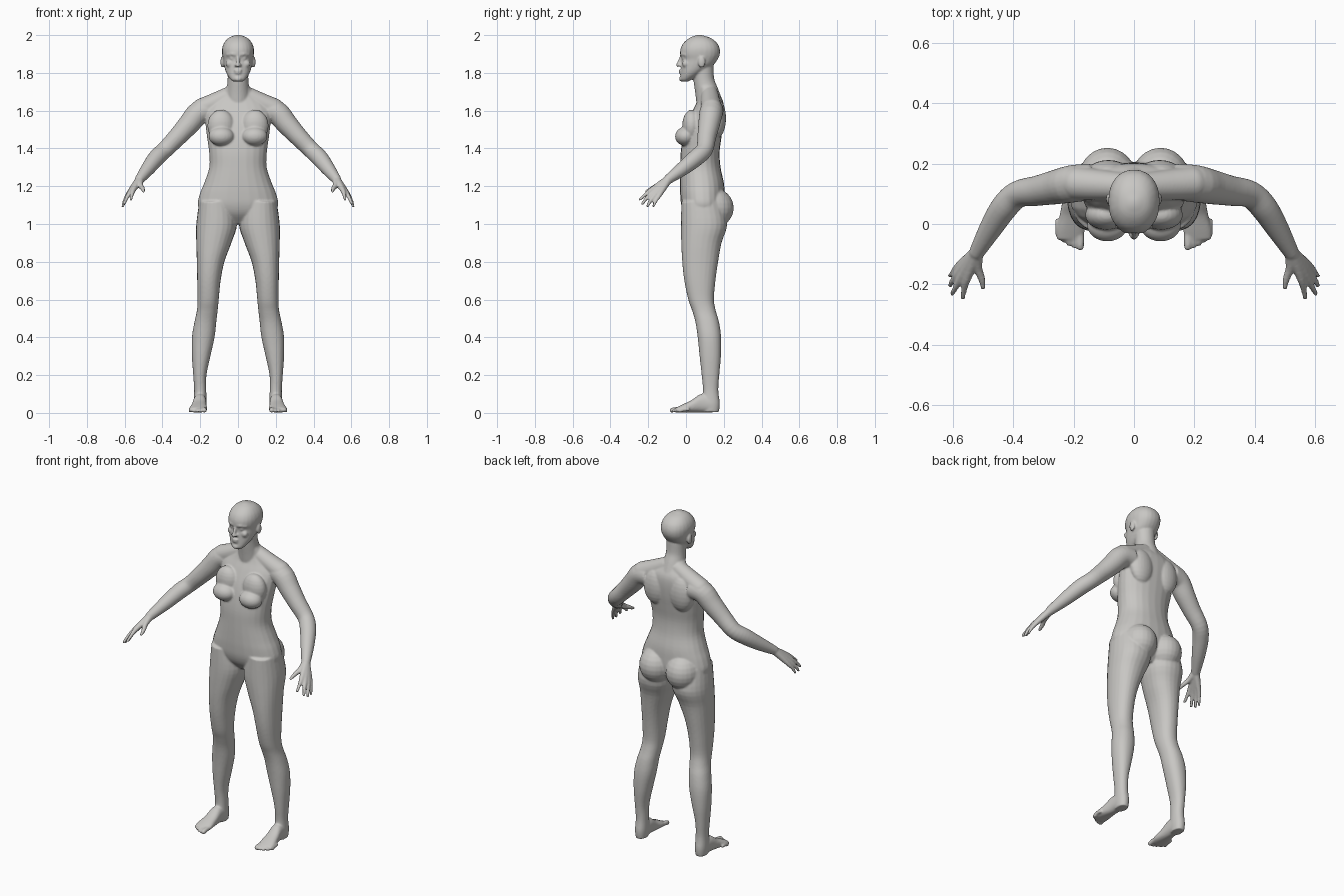
import bpy
import bmesh
import math
from mathutils import Vector, Matrix

SIDES = 24
X_AXIS, Y_AXIS, Z_AXIS = Vector((1, 0, 0)), Vector((0, 1, 0)), Vector((0, 0, 1))

default_cube = bpy.data.objects.get("Cube")
if default_cube:
    bpy.data.objects.remove(default_cube, do_unlink=True)

body_bm = bmesh.new()


def smooth_rows(rows, steps=4):
    """Resample rows of numbers along a Catmull-Rom curve."""
    rows = [Vector(row) for row in rows]
    padded = [rows[0]] + rows + [rows[-1]]
    result = []
    for before, start, end, after in zip(padded, padded[1:], padded[2:], padded[3:]):
        for step in range(steps):
            t = step / steps
            slope = (end - before) * t
            bend = (before * 2 - start * 5 + end * 4 - after) * t ** 2
            twist = (start * 3 - before - end * 3 + after) * t ** 3
            result.append(start + (slope + bend + twist) / 2)
    return result + [rows[-1]]


def skin(sections, power):
    """Bridge rounded sections, each given as centre and two half axes."""
    exponent = 2 / power
    rings = []
    for centre, across, along in sections:
        ring = []
        for i in range(SIDES):
            angle = math.tau * i / SIDES
            c, s = math.cos(angle), math.sin(angle)
            a = math.copysign(abs(c) ** exponent, c)
            b = math.copysign(abs(s) ** exponent, s)
            ring.append(body_bm.verts.new(centre + across * a + along * b))
        rings.append(ring)
    for lower, upper in zip(rings, rings[1:]):
        for i in range(SIDES):
            j = (i + 1) % SIDES
            body_bm.faces.new((lower[i], lower[j], upper[j], upper[i]))
    body_bm.faces.new(list(reversed(rings[0])))
    body_bm.faces.new(rings[-1])


def stack(rows, side=1, power=2.2):
    """Level sections from rows of height, centre x, half width, front y, back y."""
    sections = []
    for z, x, half, front, back in smooth_rows(rows):
        centre = Vector((x * side, (front + back) / 2, z))
        sections.append((centre, X_AXIS * half, Y_AXIS * (back - front) / 2))
    skin(sections, power)


def ball(centre, radii, side=1):
    place = Matrix.Translation((centre[0] * side, centre[1], centre[2]))
    bmesh.ops.create_uvsphere(body_bm, u_segments=SIDES, v_segments=SIDES // 2,
                              radius=1, matrix=place @ Matrix.Diagonal((*radii, 1)))


def limb(rows, side=1):
    """Round tube along a path of x, y, z, radius, with a rounded tip."""
    path = smooth_rows(rows)
    points = [Vector((x * side, y, z)) for x, y, z, r in path]
    sections = []
    for i, point in enumerate(points):
        tangent = (points[min(i + 1, len(points) - 1)] - points[max(i - 1, 0)]).normalized()
        across = tangent.cross(Z_AXIS)
        if across.length < .01:
            across = X_AXIS.copy()
        across.normalize()
        along = across.cross(tangent)
        sections.append((point, across * path[i][3], along * path[i][3]))
    skin(sections, 2)
    ball(points[-1], [path[-1][3]] * 3)


# Torso from pelvis to base of neck
stack([
    (1.0, 0, .06, .04, .15), (1.05, 0, .18, -.005, .19),
    (1.1, 0, .213, -.025, .205), (1.16, 0, .202, -.031, .205),
    (1.22, 0, .178, -.032, .2), (1.3, 0, .152, -.031, .183),
    (1.38, 0, .153, -.028, .178), (1.46, 0, .164, -.015, .188),
    (1.53, 0, .172, .005, .198), (1.6, 0, .172, .035, .202),
    (1.65, 0, .14, .06, .196), (1.69, 0, .09, .07, .175),
    (1.73, 0, .06, .06, .15),
])

# Neck
limb([(0, .125, 1.64, .07), (0, .11, 1.7, .062), (0, .095, 1.76, .055), (0, .09, 1.83, .056)])

# Skull and jaw
stack([
    (1.754, 0, .024, -.02, .01), (1.764, 0, .038, -.03, .03),
    (1.785, 0, .054, -.029, .065), (1.81, 0, .066, -.027, .1),
    (1.84, 0, .074, -.026, .143), (1.872, 0, .079, -.023, .168),
    (1.9, 0, .084, -.031, .179), (1.93, 0, .084, -.028, .178),
    (1.96, 0, .073, -.012, .163), (1.985, 0, .05, .018, .13),
    (1.998, 0, .02, .05, .09), (2.001, 0, .006, .065, .08),
])

# Nose, lips and chin
limb([(0, -.024, 1.89, .007), (0, -.034, 1.862, .009), (0, -.043, 1.84, .01)])
ball((0, -.028, 1.813), (.021, .011, .006))
ball((0, -.028, 1.8), (.018, .01, .006))
ball((0, -.024, 1.768), (.02, .013, .014))

# Hand paths from wrist through knuckle to tip
WRIST = (.52, -.093, 1.237, .022)
FINGERS = [
    [(.553, -.18, 1.182, .014), (.562, -.215, 1.155, .01), (.567, -.244, 1.13, .008)],
    [(.57, -.172, 1.17, .014), (.589, -.208, 1.138, .01), (.602, -.23, 1.108, .008)],
    [(.579, -.158, 1.16, .014), (.6, -.188, 1.123, .01), (.609, -.203, 1.096, .008)],
    [(.58, -.138, 1.157, .013), (.6, -.16, 1.122, .009), (.61, -.172, 1.094, .007)],
    [(.517, -.145, 1.207, .015), (.505, -.18, 1.188, .012), (.5, -.21, 1.173, .008)],
]

for side in (1, -1):
    # Face: nostrils, eyes, cheeks, brows, ears
    ball((.011, -.032, 1.841), (.008, .01, .007), side)
    ball((.031, -.011, 1.877), (.014, .011, .008), side)
    ball((.043, -.002, 1.848), (.022, .018, .02), side)
    limb([(.008, -.025, 1.896, .007), (.03, -.022, 1.9, .008), (.055, -.002, 1.896, .008)], side)
    ball((.083, .083, 1.857), (.01, .019, .031), side)

    # Chest, shoulder blades and seat
    ball((.088, -.003, 1.464), (.068, .055, .05), side)
    ball((.09, .03, 1.52), (.072, .05, .085), side)
    ball((.085, .165, 1.56), (.075, .047, .105), side)
    ball((.088, .145, 1.085), (.098, .108, .105), side)

    # Shoulder slope and arm
    limb([(.03, .125, 1.69, .045), (.12, .13, 1.643, .052), (.19, .135, 1.61, .056)], side)
    limb([
        (.14, .14, 1.6, .06), (.205, .133, 1.59, .062), (.26, .122, 1.528, .057),
        (.32, .11, 1.462, .05), (.385, .098, 1.395, .045), (.43, .055, 1.352, .045),
        (.475, -.015, 1.295, .038), (.52, -.093, 1.237, .026),
    ], side)

    # Hand
    for finger in FINGERS:
        limb([WRIST] + finger, side)

    # Leg
    stack([
        (1.12, .115, .09, -.024, .19), (1.0, .113, .108, -.027, .218),
        (.9, .128, .093, -.025, .188), (.8, .145, .073, -.02, .17),
        (.7, .154, .062, -.009, .156), (.6, .158, .056, .012, .148),
        (.54, .163, .055, .033, .158), (.48, .173, .058, .05, .175),
        (.4, .184, .06, .062, .186), (.3, .195, .049, .072, .185),
        (.2, .202, .035, .083, .176), (.12, .2, .032, .09, .171),
        (.05, .2, .034, .085, .179), (.004, .2, .03, .09, .174),
    ], side)

    # Foot, cut from heel to ball
    instep = smooth_rows([(.2, .14, .034, .09), (.202, .08, .035, .098), (.206, .03, .04, .066),
                          (.21, -.02, .047, .042), (.213, -.052, .043, .026)])
    skin([(Vector((x * side, y, top / 2 + .002)), X_AXIS * half, Z_AXIS * top / 2)
          for x, y, half, top in instep], 2.3)

    # Toes, from big to little
    for i in range(5):
        x = .178 + .0185 * i
        radius = .013 if i == 0 else .0095
        tip = -.075 + .0026 * i * i
        limb([(x, tip + .05, .02, radius), (x, tip + .02, .018, radius),
              (x, tip, radius + .001, radius)], side)

# Fuse all parts into one skin
mesh = bpy.data.meshes.new("body")
bmesh.ops.recalc_face_normals(body_bm, faces=body_bm.faces)
body_bm.to_mesh(mesh)
body_bm.free()
body = bpy.data.objects.new("body", mesh)
bpy.context.collection.objects.link(body)

clay = bpy.data.materials.new("warm_grey_clay")
clay.use_nodes = True
clay.diffuse_color = (.58, .57, .55, 1)
clay.node_tree.nodes["Principled BSDF"].inputs["Base Color"].default_value = clay.diffuse_color
mesh.materials.append(clay)

fuse = body.modifiers.new("fuse", 'REMESH')
fuse.mode = 'VOXEL'
fuse.voxel_size = .0055
fuse.use_smooth_shade = True
soften = body.modifiers.new("soften", 'SMOOTH')
soften.factor = .5
soften.iterations = 4
